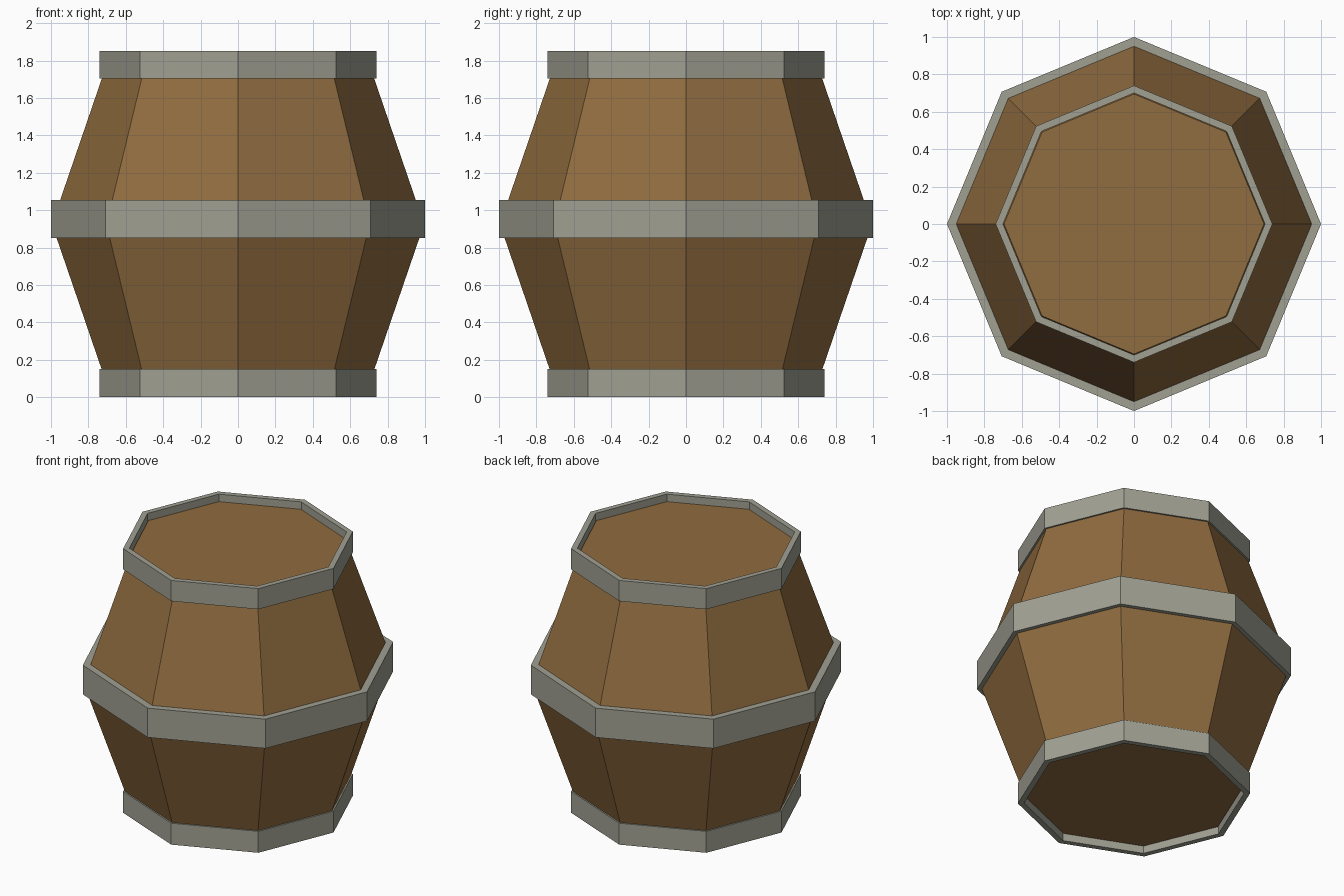
import bpy
import bmesh
from math import cos, sin, tau

if "Cube" in bpy.data.objects:
    bpy.data.objects.remove(bpy.data.objects["Cube"])

SIDES = 8


def material(name, rgb):
    m = bpy.data.materials.new(name)
    m.diffuse_color = (*rgb, 1)
    m.use_nodes = True
    m.node_tree.nodes["Principled BSDF"].inputs["Base Color"].default_value = m.diffuse_color
    return m


def revolve(name, profile, mat, closed):
    """Sweep an (r, z) profile round z in flat facets; closed = ring, else capped."""
    bm = bmesh.new()
    rings = [[bm.verts.new((r * cos(tau * i / SIDES), r * sin(tau * i / SIDES), z))
              for i in range(SIDES)] for r, z in profile]
    pairs = list(zip(rings, rings[1:]))
    if closed:
        pairs.append((rings[-1], rings[0]))
    else:
        bm.faces.new(rings[0][::-1])
        bm.faces.new(rings[-1])
    for a, b in pairs:
        for i in range(SIDES):
            j = (i + 1) % SIDES
            bm.faces.new((a[i], a[j], b[j], b[i]))
    bmesh.ops.recalc_face_normals(bm, faces=bm.faces)
    mesh = bpy.data.meshes.new(name)
    bm.to_mesh(mesh)
    bm.free()
    mesh.materials.append(mat)
    obj = bpy.data.objects.new(name, mesh)
    bpy.context.collection.objects.link(obj)
    return obj


def hoop(name, inner, outer, z0, z1):
    revolve(name, [(inner, z0), (outer, z0), (outer, z1), (inner, z1)], iron, True)


wood = material("wood", (0.28, 0.15, 0.05))
iron = material("iron", (0.35, 0.35, 0.29))

# Bulging wooden body with recessed ends
revolve("barrel_body", [(0.695, 0.05), (0.995, 0.925), (0.695, 1.80)], wood, False)

# Metal hoops
hoop("bottom_hoop", 0.70, 0.74, 0.0, 0.15)
hoop("middle_hoop", 0.95, 1.0, 0.85, 1.055)
hoop("top_hoop", 0.70, 0.74, 1.705, 1.85)
